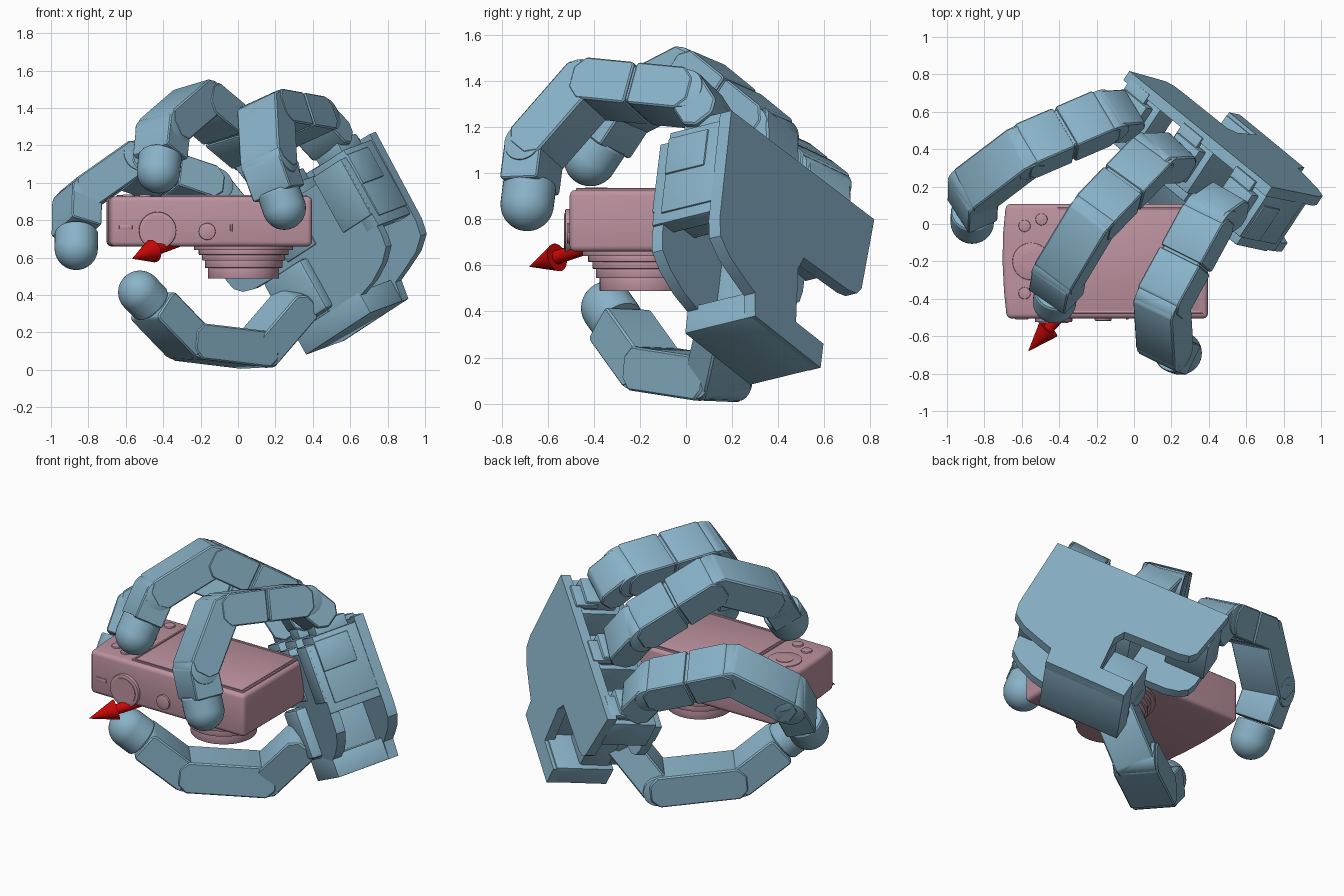
import bpy, bmesh, math
from mathutils import Vector as V, Matrix

if "Cube" in bpy.data.objects:
    bpy.data.objects.remove(bpy.data.objects["Cube"])


def mat(name, rgb):
    m = bpy.data.materials.new(name)
    m.diffuse_color = (*rgb, 1)
    m.use_nodes = True
    m.node_tree.nodes["Principled BSDF"].inputs["Base Color"].default_value = m.diffuse_color
    return m


BLUE = mat("hand_blue", (0.25, 0.45, 0.58))
PINK = mat("camera_pink", (0.51, 0.29, 0.35))
RED = mat("arrow_red", (0.60, 0.002, 0.002))


def frame(o, x, y, z):
    m = Matrix((x, y, z)).transposed().to_4x4()
    m.translation = o
    return m


def finish(bm, name, material, M=None, bevel=0, seg=2):
    bmesh.ops.recalc_face_normals(bm, faces=bm.faces)
    if bevel:
        es = [e for e in bm.edges if e.calc_face_angle(0) > 0.5]
        bmesh.ops.bevel(bm, geom=es, offset=bevel, segments=seg, affect='EDGES', profile=.5, clamp_overlap=True)
    if M:
        bm.transform(M)
    bmesh.ops.recalc_face_normals(bm, faces=bm.faces)
    me = bpy.data.meshes.new(name)
    bm.to_mesh(me)
    bm.free()
    me.materials.append(material)
    ob = bpy.data.objects.new(name, me)
    bpy.context.collection.objects.link(ob)
    bpy.context.view_layer.objects.active = ob
    bpy.ops.object.select_all(action='DESELECT')
    ob.select_set(True)
    bpy.ops.object.shade_smooth_by_angle(angle=math.radians(30))
    return ob


def prism(name, pts, z0, z1, material, M=None, bevel=0, seg=2):
    bm = bmesh.new()
    f = bm.faces.new([bm.verts.new((x, y, z0)) for x, y in pts])
    r = bmesh.ops.extrude_face_region(bm, geom=[f])
    bmesh.ops.translate(bm, vec=(0, 0, z1 - z0), verts=[v for v in r['geom'] if isinstance(v, bmesh.types.BMVert)])
    return finish(bm, name, material, M, bevel, seg)


def box(name, lo, hi, material, M=None, bevel=0.012):
    return prism(name, [(lo[0], lo[1]), (hi[0], lo[1]), (hi[0], hi[1]), (lo[0], hi[1])],
                 lo[2], hi[2], material, M, bevel)


def cyl(name, p, q, r, material, r2=None, n=40, bevel=0):
    p, q = V(p), V(q)
    bm = bmesh.new()
    bmesh.ops.create_cone(bm, cap_ends=True, segments=n, radius1=r, radius2=r if r2 is None else r2, depth=(q - p).length)
    M = Matrix.Translation((p + q) / 2) @ (q - p).to_track_quat('Z', 'Y').to_matrix().to_4x4()
    return finish(bm, name, material, M, bevel)


# ---- camera body, with a gently bowed left side
prism("camera_body", [(-.685, .107), (-.70, -.05), (-.703, -.2), (-.695, -.36), (-.68, -.505), (.395, -.505), (.395, .107)],
      .66, .928, PINK, bevel=.025, seg=3)
for i, (lo, hi) in enumerate([((-.41, .075), (.37, .088)), ((-.41, -.478), (.37, -.465)),
                              ((-.41, -.478), (-.397, .088)), ((.357, -.478), (.37, .088))]):
    box(f"screen_frame_{i}", (*lo, .91), (*hi, .936), PINK, bevel=.004)
box("screen", (-.385, -.455, .90), (.345, .065, .931), PINK, bevel=.003)
cyl("control_dial", (-.55, -.2, .9), (-.55, -.2, .934), .10, PINK, bevel=.005)
cyl("dial_centre", (-.55, -.2, .9), (-.55, -.2, .937), .05, PINK)
for i, (x, y) in enumerate([(-.585, -.01), (-.495, .025), (-.585, -.37), (-.495, -.41)]):
    cyl(f"button_{i}", (x, y, .9), (x, y, .938), .032, PINK, bevel=.005)
cyl("mode_dial", (-.43, -.48, .745), (-.43, -.525, .745), .10, PINK, bevel=.006)
cyl("mode_dial_cap", (-.43, -.48, .745), (-.43, -.53, .745), .08, PINK)
cyl("shutter_button", (-.165, -.48, .74), (-.165, -.518, .74), .045, PINK, bevel=.005)
box("flash_slot", (-.635, -.511, .75), (-.565, -.48, .775), PINK, bevel=.004)
box("indicator", (-.042, -.511, .74), (-.03, -.48, .78), PINK, bevel=.003)
# lens barrel in shrinking rings
for i, (r, top, bot) in enumerate([(.265, .67, .64), (.24, .65, .615), (.222, .63, .585), (.207, .60, .545), (.19, .56, .488)]):
    cyl(f"lens_ring_{i}", (.03, -.185, top), (.03, -.185, bot), r, PINK, n=64, bevel=.004)

# ---- arrow
tip, base, root = V((-.565, -.68, .595)), V((-.457, -.56, .635)), V((-.15, -.22, .75))
cyl("arrow_head", base, tip, .062, RED, 0.001, n=24)
cyl("arrow_shaft", root, base, .03, RED, n=24)

# ---- palm, in its own frame: a across, c towards fingers, b towards the grip
S, N = V((.69, -.566, .45)).normalized(), V((-.54, -.815, -.2)).normalized()
U = N.cross(S).normalized()
S = U.cross(N).normalized()
O = V((-.025, .818, .80))
P = frame(O, S, U, N)          # local x=a, y=c, z=b


def palm_pt(a, b, c):
    return O + S * a + N * b + U * c


outline = [(0, 0), (1.09, -.02), (1.08, -.55), (1.06, -.63), (.98, -.69), (.86, -.735), (.77, -.765), (.75, -.87),
           (.25, -.87), (.25, -.75), (.46, -.75), (.49, -.50), (.46, -.43), (.12, -.415), (.06, -.40), (.03, -.36)]
prism("palm_back_plate", outline, 0, .06, BLUE, P)
# thin front plate with rounded lower corner
prism("palm_front_plate", [(.03, -.13), (1.07, -.13), (1.06, -.55), (1.045, -.62), (.975, -.68), (.86, -.735), (.72, -.77),
                           (.52, -.74), (.50, -.50), (.44, -.43), (.16, -.42), (.09, -.40), (.045, -.36), (.03, -.30)],
      .32, .375, BLUE, P)
box("palm_side_wall", (.98, -.50, .05), (1.072, -.12, .375), BLUE, P, .006)
box("wrist_block", (.25, -.87, .02), (.75, -.74, .375), BLUE, P, .004)
box("palm_neck", (.50, -.76, .05), (.62, -.42, .33), BLUE, P, .004)
# finger servos stepped down from the plate
for i, (a, low) in enumerate([(.13, -.24), (.54, -.42), (.95, -.45)]):
    box(f"servo_{i}", (a - .12, low, .05), (a + .13, -.05, .33), BLUE, P, .006)
    box(f"servo_step_{i}", (a - .10, low + .02, .25), (a + .12, -.09, .385), BLUE, P, .006)
    box(f"servo_horn_{i}", (a - .09, -.07, .09), (a + .09, .02, .29), BLUE, P, .01)
    box(f"servo_tab_{i}", (a - .10, -.03, .03), (a + .05, .0, .17), BLUE, P, .005)
box("side_cover", (1.03, -.26, .12), (1.088, -.08, .33), BLUE, P, .008)
# thumb mount in the cut-out
box("thumb_servo", (.28, -.76, .17), (.50, -.44, .36), BLUE, P, .015)
box("thumb_bracket", (.27, -.73, .34), (.56, -.43, .44), BLUE, P, .02)


# ---- one bar of a finger: chamfered side profile swept across the width
def link(name, p, q, side, w, h, back, front, kb=.5, kf=.5):
    d = (q - p).normalized()
    wv = (side - d * side.dot(d)).normalized()
    hv = wv.cross(d)
    L, k, j = (q - p).length, h * kb, h * kf
    pts = [(-back, -h + k), (-back + k, -h), (L + front - j, -h), (L + front, -h + j),
           (L + front, h - j), (L + front - j, h), (-back + k, h), (-back, h - k)]
    M = frame(p, d, hv, wv)
    prism(name, pts, -w, w, BLUE, M, .008, 1)
    return M, L


# dome with a short collar
def fingertip(name, p, q, r=.116):
    d = (p - q).normalized()
    bm = bmesh.new()
    n = 16
    prof = [(0.001, -r)] + [(r * math.sin(t), -r * math.cos(t)) for t in
                            [math.pi / 2 * i / n for i in range(1, n + 1)]] + [(r, .09), (r * .95, .10), (.001, .10)]
    vs = [bm.verts.new((x, 0, z)) for x, z in prof]
    es = [bm.edges.new((vs[i], vs[i + 1])) for i in range(len(vs) - 1)]
    bmesh.ops.spin(bm, geom=vs + es, axis=(0, 0, 1), cent=(0, 0, 0), angle=2 * math.pi, steps=36)
    bmesh.ops.remove_doubles(bm, verts=bm.verts, dist=.0015)
    M = Matrix.Translation(q) @ d.to_track_quat('Z', 'Y').to_matrix().to_4x4()
    finish(bm, name, BLUE, M)


W = .13                        # half width of the finger bars


def digit(name, k1, k2, k3, tip, root):
    k1, k2, k3, tip = map(V, (k1, k2, k3, tip))
    side = (k2 - k1).cross(tip - k2).normalized()
    link(name + "_knuckle", root, k1, side, .115, .09, .02, .06)
    L = (k2 - k1).length
    d = (k2 - k1) / L
    # proximal bar in two halves with a narrow seam
    link(name + "_proximal_inner", k1, k1 + d * L * .5, side, W, .096, .03, -.006, .5, .1)
    link(name + "_proximal_outer", k1 + d * L * .5, k2, side, W, .096, -.006, .03, .1, .5)
    link(name + "_proximal_core", k1, k2, side, W - .012, .084, 0, 0)
    link(name + "_middle", k2, k3, side, W - .004, .094, .07, .04)
    link(name + "_distal", k3, k3.lerp(tip, .55), side, .12, .09, .06, .03, .5, .1)
    for i, k in enumerate((k1, k2, k3)):
        cyl(f"{name}_joint_{i}", k - side * (W - .006), k + side * (W - .006), .088, BLUE, n=32, bevel=.006)
    fingertip(name + "_tip", k3, tip)


digit("finger_near_thumb", (-.16, .57, .955), (-.59, .385, 1.10), (-.86, .18, .91), (-.865, .01, .65), palm_pt(.13, .2, -.02))
digit("finger_middle", (.09, .35, 1.175), (-.22, .03, 1.435), (-.40, -.27, 1.28), (-.425, -.415, 1.06), palm_pt(.53, .2, .0))
digit("finger_far", (.40, .04, 1.325), (.15, -.42, 1.37), (.165, -.66, 1.095), (.247, -.69, .865), palm_pt(.95, .2, .02))

# ---- thumb
t1, t2, t3, tt = palm_pt(.38, .42, -.62), V((.10, .14, .105)), V((-.27, -.15, .15)), V((-.525, -.34, .415))
ts = (t3 - t2).cross(tt - t3).normalized()
link("thumb_base", t1, t2, ts, .12, .09, .06, .06)
link("thumb_proximal", t2, t3, ts, W, .096, .05, .04)
link("thumb_distal", t3, t3.lerp(tt, .68), ts, W - .006, .092, .06, .03, .5, .15)
for i, k in enumerate((t2, t3)):
    cyl(f"thumb_joint_{i}", k - ts * .122, k + ts * .122, .09, BLUE, n=32, bevel=.006)
fingertip("thumb_tip", t3, tt)
